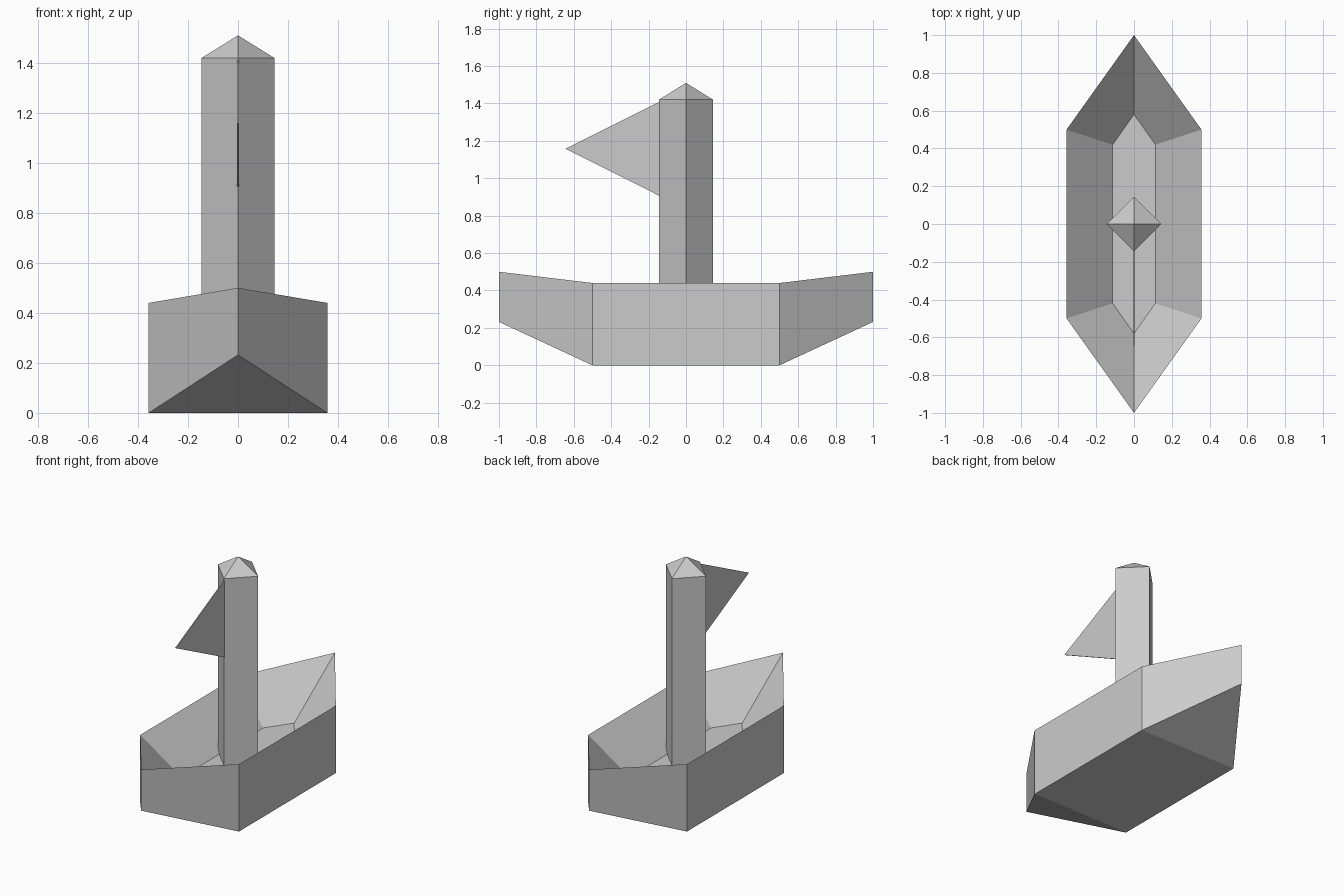
import bpy
import bmesh

cube = bpy.data.objects.get("Cube")
if cube:
    bpy.data.objects.remove(cube, do_unlink=True)

grey = bpy.data.materials.new("light_grey")
grey.use_nodes = True
colour = (0.6, 0.6, 0.6, 1)
grey.diffuse_color = colour
grey.node_tree.nodes["Principled BSDF"].inputs["Base Color"].default_value = colour


def finish(name, bm):
    bmesh.ops.recalc_face_normals(bm, faces=bm.faces)
    mesh = bpy.data.meshes.new(name)
    bm.to_mesh(mesh)
    bm.free()
    mesh.materials.append(grey)
    bpy.context.collection.objects.link(bpy.data.objects.new(name, mesh))


def boat_ring(bm, half_width, shoulder, tip, side_z, tip_z):
    """Six-sided boat outline, starting at the bow tip."""
    points = [(0, -tip, tip_z), (half_width, -shoulder, side_z),
              (half_width, shoulder, side_z), (0, tip, tip_z),
              (-half_width, shoulder, side_z), (-half_width, -shoulder, side_z)]
    return [bm.verts.new(p) for p in points]


def bridge(bm, lower, upper):
    n = len(lower)
    for i in range(n):
        j = (i + 1) % n
        bm.faces.new((lower[i], lower[j], upper[j], upper[i]))


# Hull: keel, rim and sunken floor
bm = bmesh.new()
keel = boat_ring(bm, 0.357, 0.5, 1, 0, 0.232)
rim = boat_ring(bm, 0.357, 0.5, 1, 0.44, 0.5)
floor = boat_ring(bm, 0.113, 0.42, 0.58, 0.2, 0.2)
bridge(bm, keel, rim)
bridge(bm, rim, floor)
bm.faces.new(floor)
bm.faces.new((keel[1], keel[2], keel[4], keel[5]))
bm.faces.new((keel[0], keel[1], keel[5]))
bm.faces.new((keel[3], keel[4], keel[2]))
finish("hull", bm)

# Mast: square post turned on its corner, with a pointed cap
bm = bmesh.new()
r = 0.145
corners = [(r, 0), (0, r), (-r, 0), (0, -r)]
foot = [bm.verts.new((x, y, 0.2)) for x, y in corners]
head = [bm.verts.new((x, y, 1.42)) for x, y in corners]
apex = bm.verts.new((0, 0, 1.51))
bridge(bm, foot, head)
bm.faces.new(foot)
for i in range(4):
    bm.faces.new((head[i], head[(i + 1) % 4], apex))
finish("mast", bm)

# Pennant: thin triangle pointing forward
bm = bmesh.new()
outline = [(-0.14, 0.905), (-0.14, 1.41), (-0.645, 1.158)]
sides = [[bm.verts.new((x, y, z)) for y, z in outline] for x in (-0.003, 0.003)]
bridge(bm, *sides)
for side in sides:
    bm.faces.new(side)
finish("pennant", bm)
